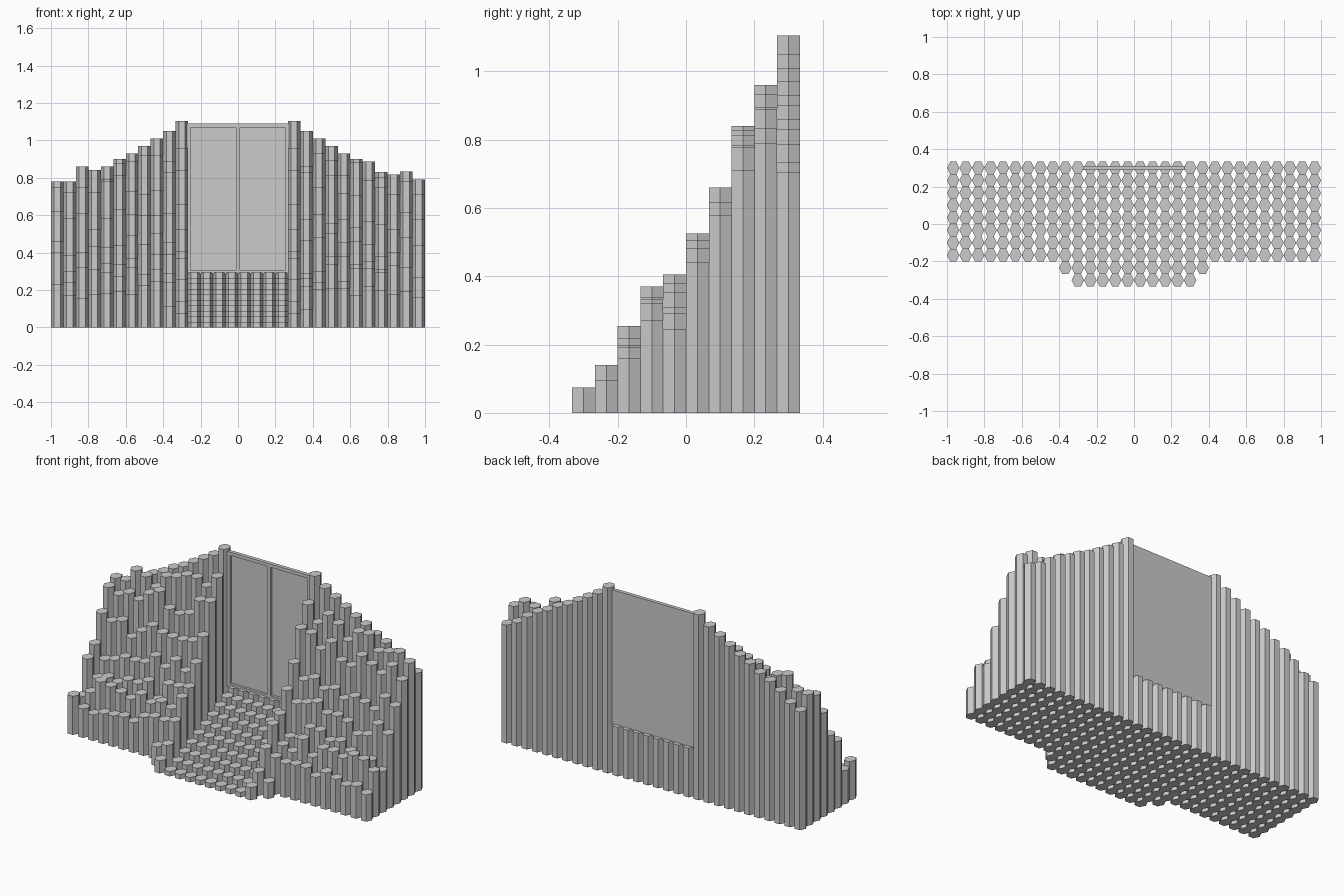
import bpy, bmesh, math, random

if "Cube" in bpy.data.objects:
    bpy.data.objects.remove(bpy.data.objects["Cube"])

random.seed(7)
P = 2 / 30                      # column pitch in x and y
HX = [(-.5, 0), (-.25, -.5), (.25, -.5), (.5, 0), (.25, .5), (-.25, .5)]


def add_column(bm, x, y, h):
    """One six-sided basalt-like column standing on the floor."""
    low = [bm.verts.new((x + a * P, y + b * P, 0)) for a, b in HX]
    top = [bm.verts.new((x + a * P, y + b * P, h)) for a, b in HX]
    bm.faces.new(low[::-1])
    bm.faces.new(top)
    for i in range(6):
        j = (i + 1) % 6
        bm.faces.new((low[i], low[j], top[j], top[i]))


def add_box(bm, x0, x1, y0, y1, z0, z1):
    m = bmesh.ops.create_cube(bm, size=1)
    for v in m['verts']:
        v.co = ((x0 + x1) / 2 + v.co.x * (x1 - x0),
                (y0 + y1) / 2 + v.co.y * (y1 - y0),
                (z0 + z1) / 2 + v.co.z * (z1 - z0))


def finish(bm, name):
    me = bpy.data.meshes.new(name)
    bm.to_mesh(me)
    bm.free()
    bpy.context.collection.objects.link(bpy.data.objects.new(name, me))


def row_y(r):
    return -.3 + r * P


# Central stairs: eight columns wide, ten rising rows
bm = bmesh.new()
for r in range(10):
    for c in range(8):
        add_column(bm, (c - 3.5) * P, row_y(r), .0293 * (r + 1))
finish(bm, "stairs")

# Flanking columns: counted outward from the stairs
BACK = [1.105, 1.05, 1.01, .97, .93, .90, .86, .83, .787, .735, .705]
ROW_MAX = [.075, .14, .255, .37, .405, .525, .66, .84, .96]
END = {-1: [.23, .20, .40, .46, .62, .75, .78],
       1: [.16, .27, .245, .44, .58, .71, .79]}
for side, name in ((-1, "left_columns"), (1, "right_columns")):
    bm = bmesh.new()
    for k in range(11):
        x = side * (k + 4.5) * P
        for r in range(10):
            if (r == 0 and k > 0) or (r == 1 and k > 1):
                continue        # short front apron
            if r == 9:
                h = BACK[k]
            elif k == 0:
                h = ROW_MAX[r]
            elif k == 10:
                h = END[side][r - 2]
            else:
                fall = .012 * k if r == 8 else .004 * k
                h = ROW_MAX[r] - fall - random.uniform(0, .12 if r > 2 else .07)
            add_column(bm, x, row_y(r), h)
    finish(bm, name)

# Double door: back slab with a raised frame and centre post
bm = bmesh.new()
W, Z0, Z1, F = .275, .285, 1.09, .02
add_box(bm, -W, W, .302, .31, Z0, Z1)
finish(bm, "door_leaves")
bm = bmesh.new()
for a, b in ((-W, -W + F), (-.012, .012), (W - F, W)):
    add_box(bm, a, b, .288, .302, Z0, Z1)
for a, b in ((-W + F, -.012), (.012, W - F)):
    add_box(bm, a, b, .288, .302, Z0, Z0 + F)
    add_box(bm, a, b, .288, .302, Z1 - F, Z1)
finish(bm, "door_frame")
